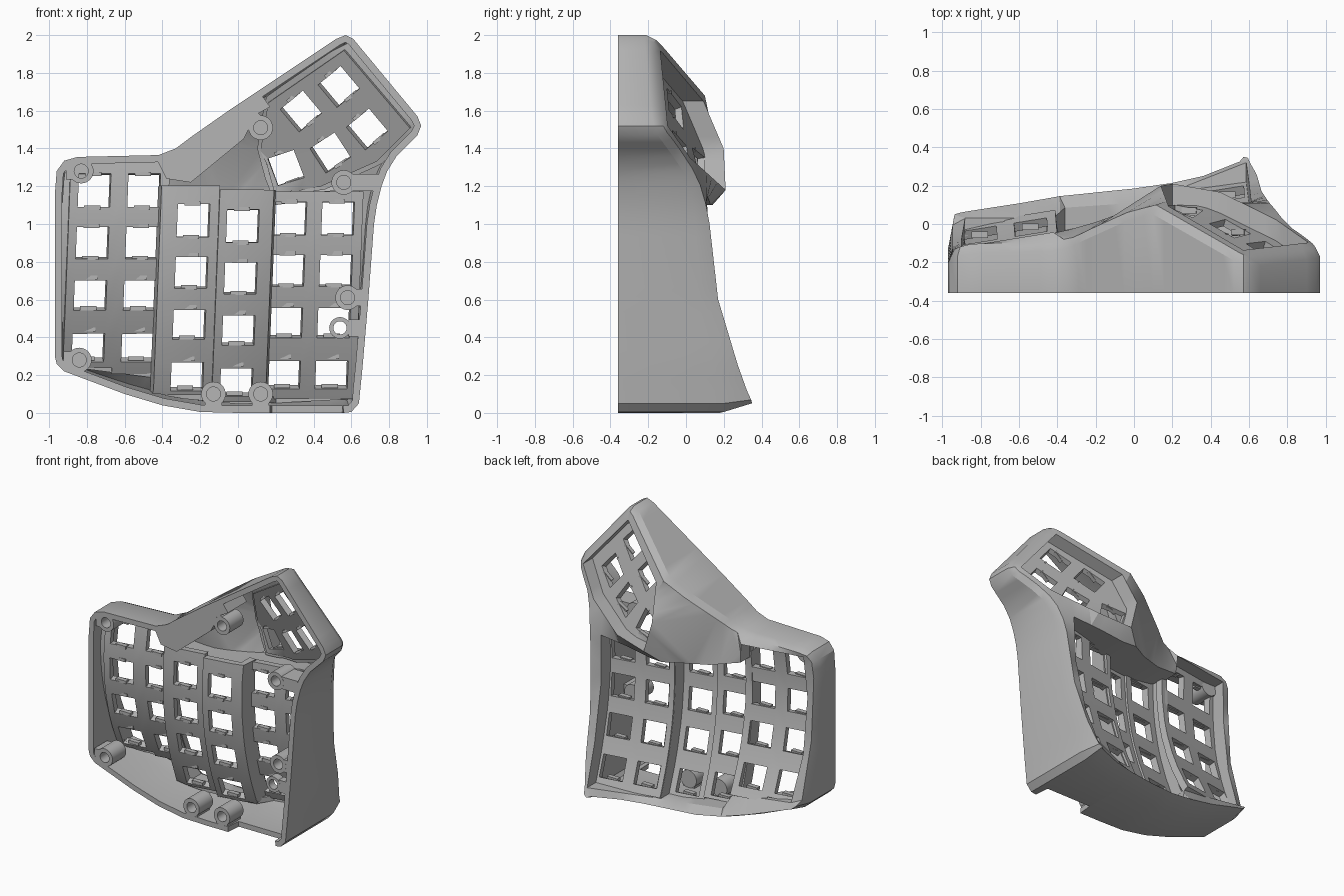
import bpy, bmesh
from math import radians, sin, cos, tau, ceil
from mathutils import Vector

cube = bpy.data.objects.get("Cube")
if cube:
    bpy.data.objects.remove(cube)

grey = bpy.data.materials.new("matte grey")
grey.use_nodes = True
grey.diffuse_color = (0.46, 0.46, 0.46, 1)
grey.node_tree.nodes["Principled BSDF"].inputs["Base Color"].default_value = grey.diffuse_color
BASE = -0.36


def finger(x, z):
    """Depth of the concave finger deck."""
    return -0.14 + 0.16 * (x + 0.93) + 0.25 * (1.05 - z) ** 2


def thumb(x, z):
    """Depth of the tilted thumb deck."""
    return min(-0.14 - 0.326 * (x - 0.57) - 0.376 * (z - 1.93), 0.21)


def finger_floor(x, z):
    """Depth of the pocket floor, lower under the two middle columns."""
    if x < -0.4:
        return finger(x, z) - 0.14 + 0.1 * (1.05 - z) ** 2
    return finger(x, z) - (0.235 if x < 0.15 else 0.14)


def thumb_floor(x, z):
    return thumb(x, z) - 0.14


def finish(name, bm, thickness=0, facing=None):
    bmesh.ops.recalc_face_normals(bm, faces=bm.faces)
    if facing and facing(bm) < 0:
        bmesh.ops.reverse_faces(bm, faces=bm.faces)
    mesh = bpy.data.meshes.new(name)
    bm.to_mesh(mesh)
    bm.free()
    mesh.materials.append(grey)
    ob = bpy.data.objects.new(name, mesh)
    bpy.context.collection.objects.link(ob)
    bpy.ops.object.select_all(action='DESELECT')
    ob.select_set(True)
    bpy.context.view_layer.objects.active = ob
    if thickness:
        mod = ob.modifiers.new("thickness", 'SOLIDIFY')
        mod.thickness, mod.offset = thickness, -1
        bpy.ops.object.modifier_apply(modifier=mod.name)
    bpy.ops.object.shade_smooth_by_angle(angle=radians(28))


def backward(bm):
    return sum(f.normal.y for f in bm.faces)


def downward(bm):
    return -min(bm.faces, key=lambda f: f.calc_center_median().z).normal.z


def trace(points, depth):
    """Closed path of x, z and optional depth points, divided into short steps."""
    ctrl = [Vector((p[0], p[2] if len(p) > 2 else depth(p[0], p[1]), p[1])) for p in points]
    path = []
    for a, b in zip(ctrl, ctrl[1:] + ctrl[:1]):
        n = max(1, ceil((b - a).length / 0.08))
        path += [a.lerp(b, i / n) for i in range(n)]
    return path


def ring(bm, path):
    return [bm.verts.new(p) for p in path]


def band(bm, a, b):
    for i in range(len(a)):
        bm.faces.new((a[i - 1], a[i], b[i], b[i - 1]))


def fill(bm, loops):
    """Fill the area between an outer loop and its holes, flat, then restore depth."""
    depths = [(v, v.co.y) for loop in loops for v in loop]
    for v, y in depths:
        v.co.y = 0
    edges = []
    for loop in loops:
        for i in range(len(loop)):
            edges.append(bm.edges.get((loop[i - 1], loop[i])) or bm.edges.new((loop[i - 1], loop[i])))
    bmesh.ops.triangle_fill(bm, edges=edges, use_beauty=True, normal=(0, -1, 0))
    for v, y in depths:
        v.co.y = y


# Outline of the case and its two deck openings
outline = trace([
    (-.97, .3), (-.96, .26, .05), (-.92, .22, .06), (-.6, .1, .11), (-.4, .04, .145),
    (-.2, .005, .165), (0, 0, .185), (.17, 0, .21), (.18, 0, .21), (.36, 0, .25), (.55, 0, .325),
    (.56, 0, .33), (.6, .005, .35), (.64, .05, .345), (.66, .25), (.69, .6),
    (.72, 1), (.735, 1.1, .105), (.76, 1.2, .075), (.79, 1.28, .035), (.84, 1.36, -.02),
    (.95, 1.47, -.1), (.97, 1.52, -.12),
    (.95, 1.57, -.13), (.61, 1.98, -.17), (.57, 2, -.16), (.52, 1.98, -.14), (.1, 1.7, .1),
    (-.05, 1.6, .06), (-.25, 1.46, -.03), (-.33, 1.4, -.07), (-.42, 1.365, -.09),
    (-.85, 1.355), (-.92, 1.335), (-.96, 1.28), (-.97, 1.15), (-.97, .7)], finger)
finger_edge = trace([
    (-.88, .28, .03), (-.65, .25, .03), (-.41, .22, .04), (-.36, .12, .085), (0, .085, .11),
    (.2, .09, .17), (.585, .11, .32), (.6, .4), (.61, .8), (.62, 1.15), (.4, 1.13, .12),
    (.2, 1.1, .13), (.1, 1.1, .14), (-.03, 1.1, .07), (-.2, 1.11, .01), (-.41, 1.16, -.05),
    (-.42, 1.3), (-.88, 1.3), (-.9, 1), (-.9, .6)], finger)
thumb_edge = trace([
    (.2, 1.18), (.45, 1.22), (.74, 1.35), (.91, 1.52), (.57, 1.92), (.18, 1.65), (.14, 1.4)], thumb)

# Case shell: base edge, shoulder, rim, deck and pocket walls
base, shoulder, rim = [], [], []
for i, p in enumerate(outline):
    t = outline[(i + 1) % len(outline)] - outline[i - 1]
    inward = Vector((-t.z, 0, t.x)).normalized()
    cable_gap = p.z < 0.02 and 0.175 < p.x < 0.555
    base.append(Vector((p.x, -0.25 if cable_gap else BASE, p.z)))
    drop = 0.05 + 0.1 * max(0, 1 - p.z / 1.3)
    shoulder.append(p - Vector((0, drop, 0)))
    rim.append(p + inward * (0.025 + 0.03 * max(0, 1 - p.z / 0.3)))

bm = bmesh.new()
loops = [ring(bm, path) for path in (base, shoulder, rim, finger_edge, thumb_edge)]
band(bm, loops[0], loops[1])
band(bm, loops[1], loops[2])
fill(bm, loops[2:])
for loop, depth in ((loops[3], finger_floor), (loops[4], thumb_floor)):
    floor = ring(bm, [(v.co.x, min(v.co.y - 0.02, depth(v.co.x, v.co.z)), v.co.z) for v in loop])
    band(bm, loop, floor)
finish("case_shell", bm, 0.038, downward)


def add_box(bm, centre, size, axis=Vector((1, 0, 0))):
    """Box whose length follows an axis in the x-z plane."""
    side = Vector((-axis.z, 0, axis.x))
    for v in bmesh.ops.create_cube(bm, size=1)["verts"]:
        c = v.co.copy()
        v.co = Vector(centre) + axis * c.x * size[0] + side * c.z * size[2] + Vector((0, c.y * size[1], 0))


# Finger columns: left, right, bottom, top, first hole, sink, extra bend, left and right step walls
columns = [
    ("outer_little", -.905, -.645, .262, 1.325, 1.175, -.105, .1, 0, 0),
    ("little", -.645, -.38, .23, 1.325, 1.175, -.105, .1, 0, 0),
    ("ring", -.38, -.11, .115, 1.2, 1.02, -.2, 0, .09, 0),
    ("middle", -.11, .145, .08, 1.18, .99, -.215, 0, 0, .1),
    ("index", .145, .39, .095, 1.17, 1.03, -.105, 0, 0, 0),
    ("inner_index", .39, .65, .095, 1.17, 1.03, -.105, 0, 0, 0)]
HOLE, PITCH = 0.17, 0.27
tabs = bmesh.new()
for name, left, right, bottom, top, first, sink, bend, left_wall, right_wall in columns:
    mid = (max(left, -.925) + right) / 2

    def surface(x, z):
        x += 0.04 * (z - 1)
        return Vector((x, finger(x, z) + sink + bend * (1.05 - z) ** 2, z))

    xs = [left, mid - HOLE / 2, mid + HOLE / 2, right]
    zs = [bottom]
    for row in (3, 2, 1, 0):
        z, half = first - PITCH * row, (HOLE - 0.008 * row) / 2
        zs += [z - half, z + half]
        for edge in (z - half - 0.004, z + half + 0.004):
            add_box(tabs, surface(mid, edge) - Vector((0, 0.035, 0)), (0.085, 0.035, 0.022))
    zs.append(top)
    bm = bmesh.new()
    grid = [ring(bm, [surface(x, z) for x in xs]) for z in zs]
    for j in range(len(zs) - 1):
        for i in range(3):
            if not (i == 1 and j % 2):
                bm.faces.new((grid[j][i], grid[j][i + 1], grid[j + 1][i + 1], grid[j + 1][i]))
    for side, rise in ((0, left_wall), (3, right_wall)):
        if rise:
            lip = ring(bm, [row[side].co + Vector((0, rise, 0)) for row in grid])
            for j in range(len(zs) - 1):
                bm.faces.new((grid[j][side], grid[j + 1][side], lip[j + 1], lip[j]))
    finish(name + "_key_column", bm, 0.05, backward)

# Thumb plate with five turned key holes
SUNK = 0.11
bm = bmesh.new()
middle = sum(thumb_edge, Vector()) / len(thumb_edge)
edge = [middle.lerp(p, 1.03) for p in thumb_edge]
plate = [ring(bm, [(p.x, thumb(p.x, p.z) - SUNK, p.z) for p in edge])]
for x, z, turn in ((.345, 1.61, 40), (.545, 1.74, 40), (.695, 1.515, 40), (.5, 1.39, 33), (.26, 1.305, 20)):
    u = Vector((cos(radians(turn)), 0, sin(radians(turn))))
    w = Vector((-u.z, 0, u.x))
    corners = [Vector((x, 0, z)) + (u * a + w * b) * 0.078 for a, b in ((-1, -1), (1, -1), (1, 1), (-1, 1))]
    plate.append(ring(bm, [(c.x, thumb(c.x, c.z) - SUNK, c.z) for c in corners]))
    for s in (-1, 1):
        c = Vector((x, 0, z)) + w * s * 0.083
        add_box(tabs, (c.x, thumb(c.x, c.z) - SUNK - 0.03, c.z), (0.08, 0.03, 0.018), u)
fill(bm, plate)
finish("thumb_key_plate", bm, 0.04, backward)
finish("switch_clip_tabs", tabs)

# Wide flange under the hump between the finger and thumb decks
bm = bmesh.new()
flange = [(-.43, 1.34), (-.38, 1.24), (-.25, 1.22), (.03, 1.45), (.055, 1.5), (.08, 1.57), (.17, 1.62),
          (.12, 1.69), (-.05, 1.58), (-.25, 1.44), (-.33, 1.38)]
front = ring(bm, [(x, BASE, z) for x, z in flange])
rear = ring(bm, [(x, -0.14, z) for x, z in flange])
band(bm, front, rear)
bm.faces.new(front)
bm.faces.new(rear)
finish("hump_flange", bm)


def lathe(name, x, z, profile):
    bm = bmesh.new()
    rings = [ring(bm, [(x + r * cos(tau * i / 32), y, z + r * sin(tau * i / 32)) for i in range(32)])
             for r, y in profile]
    for a, b in zip(rings, rings[1:] + rings[:1]):
        band(bm, a, b)
    bmesh.ops.remove_doubles(bm, verts=bm.verts, dist=0.0001)
    finish(name, bm)


# Screw bosses, each joined to the wall by a web
post = [(0, -.24), (.037, -.24), (.037, BASE), (.065, BASE), (.065, -.2), (0, -.2)]
collar = [(.035, -.3), (.035, BASE), (.057, BASE), (.057, -.3)]
bosses = [("upper_left", -.83, 1.28, -1, 0, .08), ("lower_left", -.84, .28, -1, 0, .085),
          ("bottom_left", -.13, .1, 0, -1, .09), ("bottom_right", .12, .1, 0, -1, .09),
          ("right", .58, .61, 1, 0, .1), ("cable", .54, .45, 1, 0, .12),
          ("thumb", .56, 1.22, 1, 0, .18), ("hump", .12, 1.51, -1, 1, .13)]
webs = bmesh.new()
for name, x, z, dx, dz, reach in bosses:
    open_ring = name == "cable"
    lathe(name + "_screw_boss", x, z, collar if open_ring else post)
    axis = Vector((dx, 0, dz)).normalized()
    depth = 0.06 if open_ring else 0.15
    centre = Vector((x, BASE + 0.001 + depth / 2, z)) + axis * (0.045 + reach) / 2
    add_box(webs, centre, (reach - 0.045, depth, 0.09), axis)
finish("boss_webs", webs)
